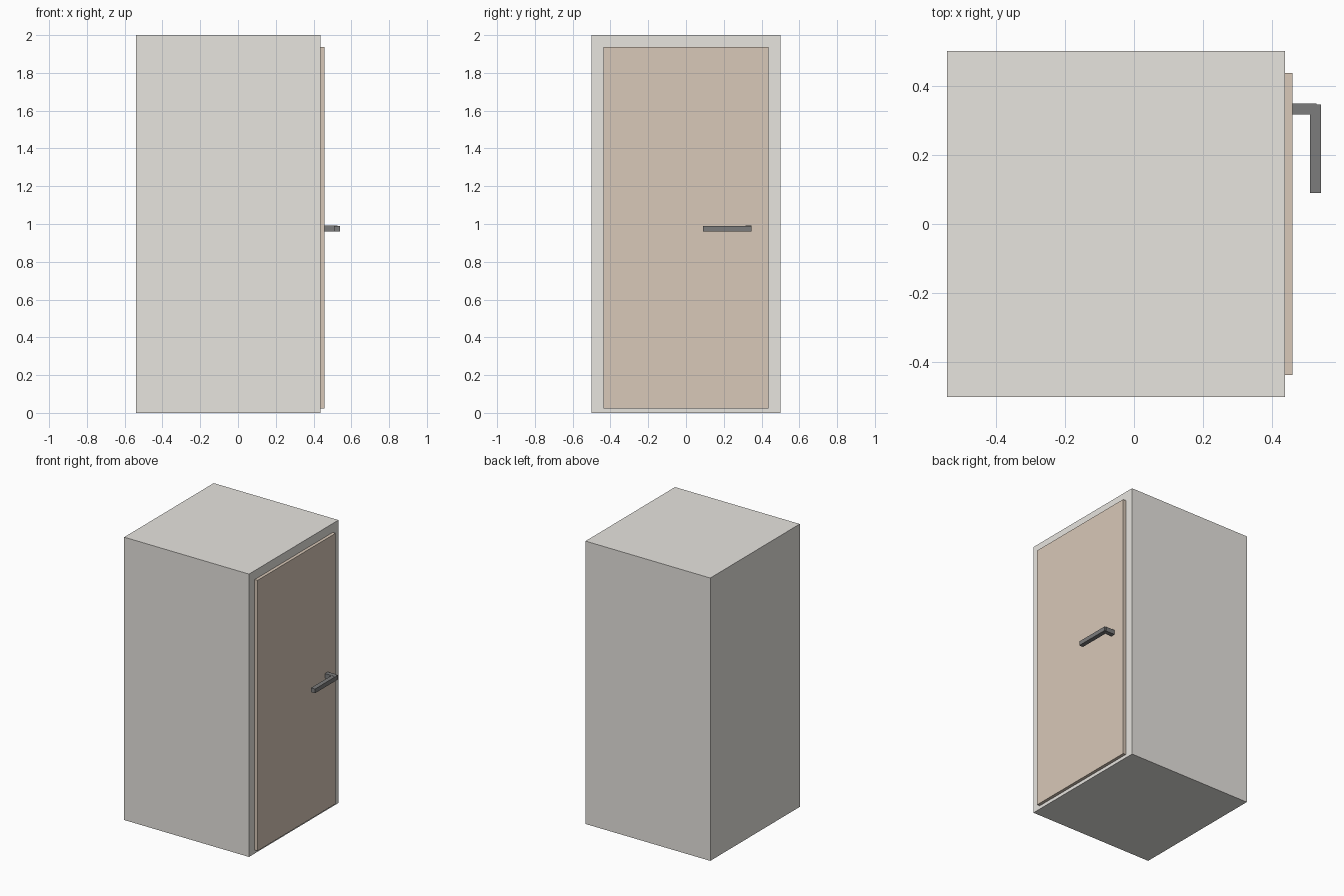
import bpy
import bmesh
from mathutils import Vector

if "Cube" in bpy.data.objects:
    bpy.data.objects.remove(bpy.data.objects["Cube"])


def material(name, color):
    mat = bpy.data.materials.new(name)
    mat.diffuse_color = (*color, 1)
    mat.use_nodes = True
    mat.node_tree.nodes["Principled BSDF"].inputs["Base Color"].default_value = mat.diffuse_color
    return mat


def add_boxes(name, boxes, mat):
    """One object made of boxes, each given as (min corner, max corner)."""
    bm = bmesh.new()
    for lo, hi in boxes:
        lo, hi = Vector(lo), Vector(hi)
        verts = bmesh.ops.create_cube(bm, size=1)["verts"]
        bmesh.ops.scale(bm, vec=hi - lo, verts=verts)
        bmesh.ops.translate(bm, vec=(lo + hi) / 2, verts=verts)
    mesh = bpy.data.meshes.new(name)
    bm.to_mesh(mesh)
    bm.free()
    mesh.materials.append(mat)
    obj = bpy.data.objects.new(name, mesh)
    bpy.context.collection.objects.link(obj)
    return obj


paint = material("warm_grey_paint", (0.80, 0.78, 0.74))
wood = material("wood", (0.69, 0.58, 0.48))
metal = material("dark_metal", (0.2, 0.2, 0.2))

# Cabinet body
add_boxes("cabinet_body", [((-0.54, -0.5, 0), (0.436, 0.5, 2))], paint)

# Door panel, standing proud of the +x side
add_boxes("door", [((0.436, -0.436, 0.024), (0.458, 0.436, 1.937))], wood)

# Lever handle: stem out of the door, then the grip
add_boxes("handle_stem", [((0.458, 0.316, 0.959), (0.528, 0.348, 0.991))], metal)
add_boxes("handle_grip", [((0.509, 0.089, 0.96), (0.54, 0.346, 0.99))], metal)
